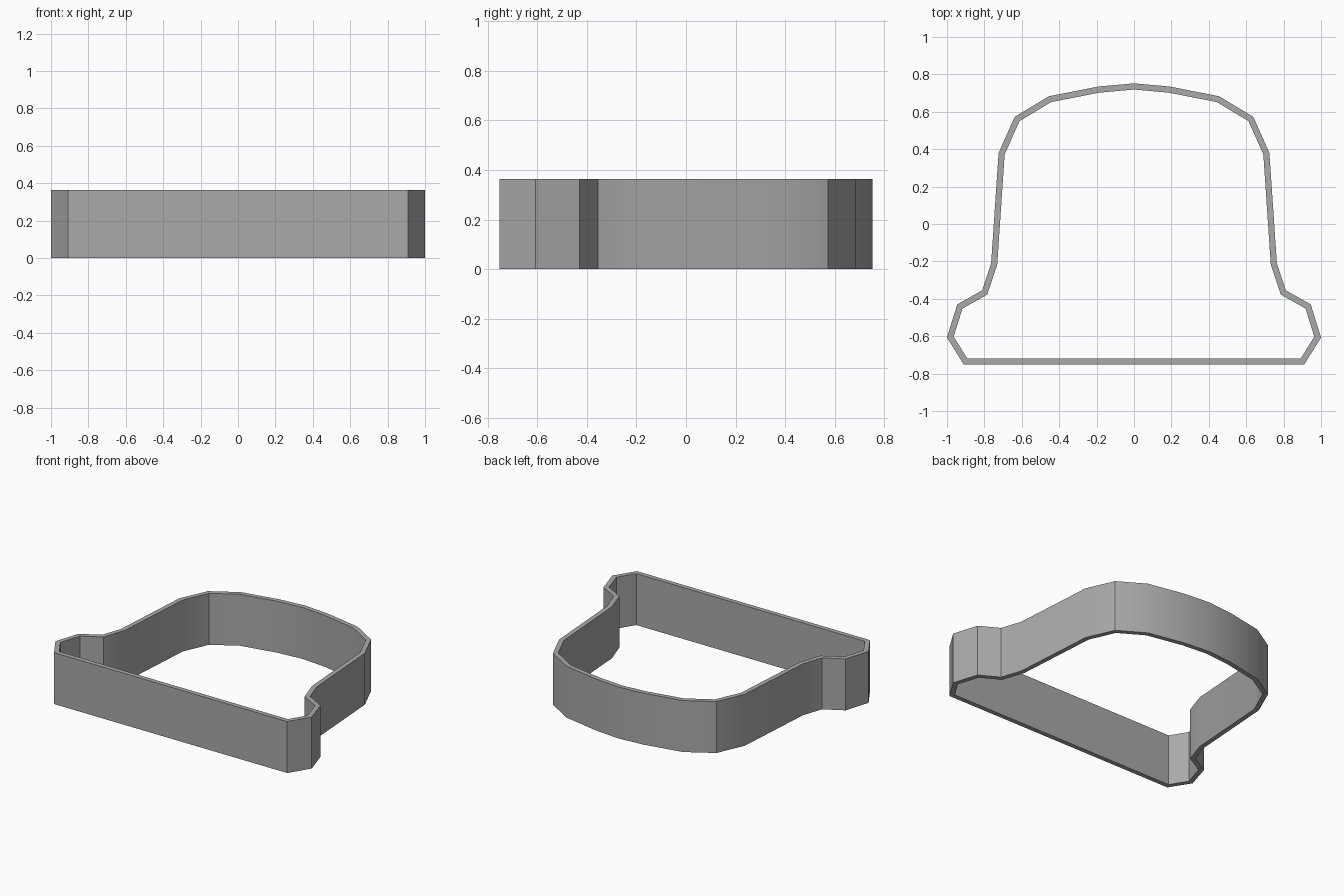
import bpy
import bmesh
import math

HEIGHT = 0.363
WALL = 0.033

cube = bpy.data.objects.get("Cube")
if cube:
    bpy.data.objects.remove(cube, do_unlink=True)

# Plain grey plastic
grey = bpy.data.materials.new("grey_plastic")
grey.use_nodes = True
colour = (0.4, 0.4, 0.4, 1)
grey.diffuse_color = colour
grey.node_tree.nodes["Principled BSDF"].inputs["Base Color"].default_value = colour

# Half of the bell outline, from crown to base corner
half = [(0, 0.752), (0.19, 0.735), (0.455, 0.683), (0.638, 0.573),
        (0.724, 0.38), (0.764, -0.212), (0.812, -0.355),
        (0.945, -0.43), (1, -0.607), (0.91, -0.752)]
outline = half + [(-x, y) for x, y in reversed(half[1:])]

# Flat outline, inset to a ring of even width, raised into a wall
bm = bmesh.new()
plate = bm.faces.new([bm.verts.new((x, y, 0)) for x, y in outline])
bm.normal_update()
bmesh.ops.inset_individual(bm, faces=[plate], thickness=WALL, use_even_offset=True)
bmesh.ops.delete(bm, geom=[plate], context='FACES_ONLY')
raised = bmesh.ops.extrude_face_region(bm, geom=bm.faces[:], use_keep_orig=True)
for item in raised["geom"]:
    if isinstance(item, bmesh.types.BMVert):
        item.co.z = HEIGHT
bmesh.ops.recalc_face_normals(bm, faces=bm.faces[:])

mesh = bpy.data.meshes.new("bell_cutter_wall")
bm.to_mesh(mesh)
bm.free()
mesh.materials.append(grey)
wall = bpy.data.objects.new("bell_cutter_wall", mesh)
bpy.context.collection.objects.link(wall)

# Gentle bends are smooth, tight corners stay sharp
bpy.ops.object.select_all(action='DESELECT')
wall.select_set(True)
bpy.context.view_layer.objects.active = wall
bpy.ops.object.shade_smooth_by_angle(angle=math.radians(30))
